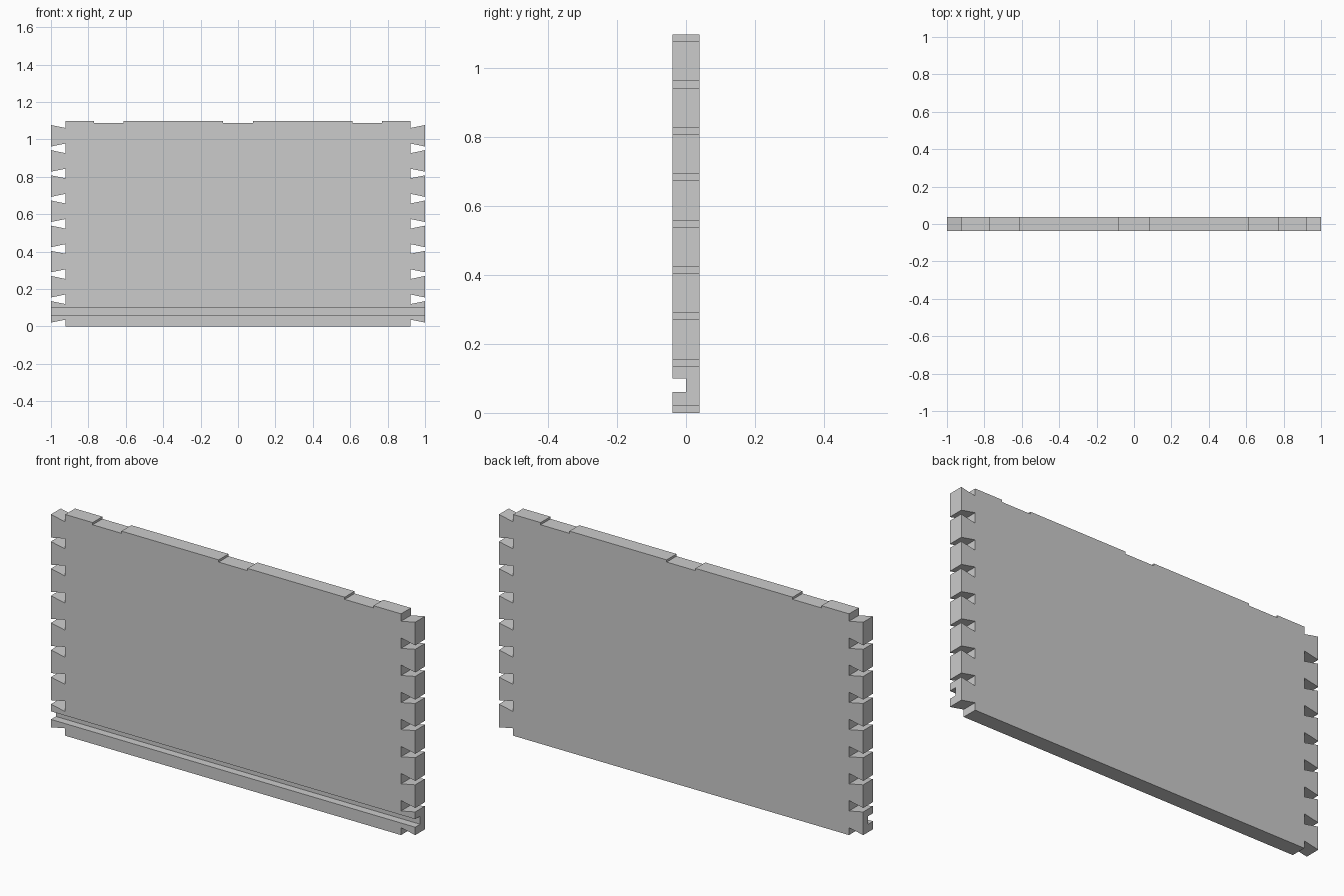
import bpy
import bmesh

if "Cube" in bpy.data.objects:
    bpy.data.objects.remove(bpy.data.objects["Cube"])

T = 0.0385          # half thickness
H = 1.098           # board height
SHOULDER = 0.922    # where the dovetails start
TAILS = 8
PITCH = 0.1345
NOTCH_DEPTH = 0.011


def dovetail_edge():
    """Right-hand edge from bottom to top."""
    pts = [(SHOULDER, 0.0)]
    for i in range(TAILS):
        c = H / 2 + (i - (TAILS - 1) / 2) * PITCH
        pts += [(SHOULDER, c - 0.0415), (1.0, c - 0.0575),
                (1.0, c + 0.0575), (SHOULDER, c + 0.0415)]
    return pts + [(SHOULDER, H)]


def top_edge():
    """Top edge from right to left, with three shallow notches."""
    pts = []
    for c in (0.692, 0.0, -0.692):
        r, l = c + 0.079, c - 0.079
        pts += [(r, H), (r, H - NOTCH_DEPTH), (l, H - NOTCH_DEPTH), (l, H)]
    return pts


def extrude_profile(name, pts, y0, y1):
    bm = bmesh.new()
    face = bm.faces.new([bm.verts.new((x, y0, z)) for x, z in pts])
    ext = bmesh.ops.extrude_face_region(bm, geom=[face])
    verts = [g for g in ext["geom"] if isinstance(g, bmesh.types.BMVert)]
    bmesh.ops.translate(bm, verts=verts, vec=(0, y1 - y0, 0))
    bmesh.ops.recalc_face_normals(bm, faces=bm.faces)
    mesh = bpy.data.meshes.new(name)
    bm.to_mesh(mesh)
    bm.free()
    obj = bpy.data.objects.new(name, mesh)
    bpy.context.collection.objects.link(obj)
    return obj


# Drawer side board with mirrored dovetail ends
right = dovetail_edge()
left = [(-x, z) for x, z in reversed(right)]
board = extrude_profile("dovetailed_board", right + top_edge() + left, -T, T)

# Groove along the lower front for the bottom panel
cutter = extrude_profile("groove_cutter",
                         [(-1.1, 0.06), (1.1, 0.06), (1.1, 0.1), (-1.1, 0.1)],
                         -0.1, 0.0)
cutter.hide_render = True
cutter.hide_set(True)
groove = board.modifiers.new("groove", 'BOOLEAN')
groove.operation = 'DIFFERENCE'
groove.solver = 'EXACT'
groove.object = cutter
